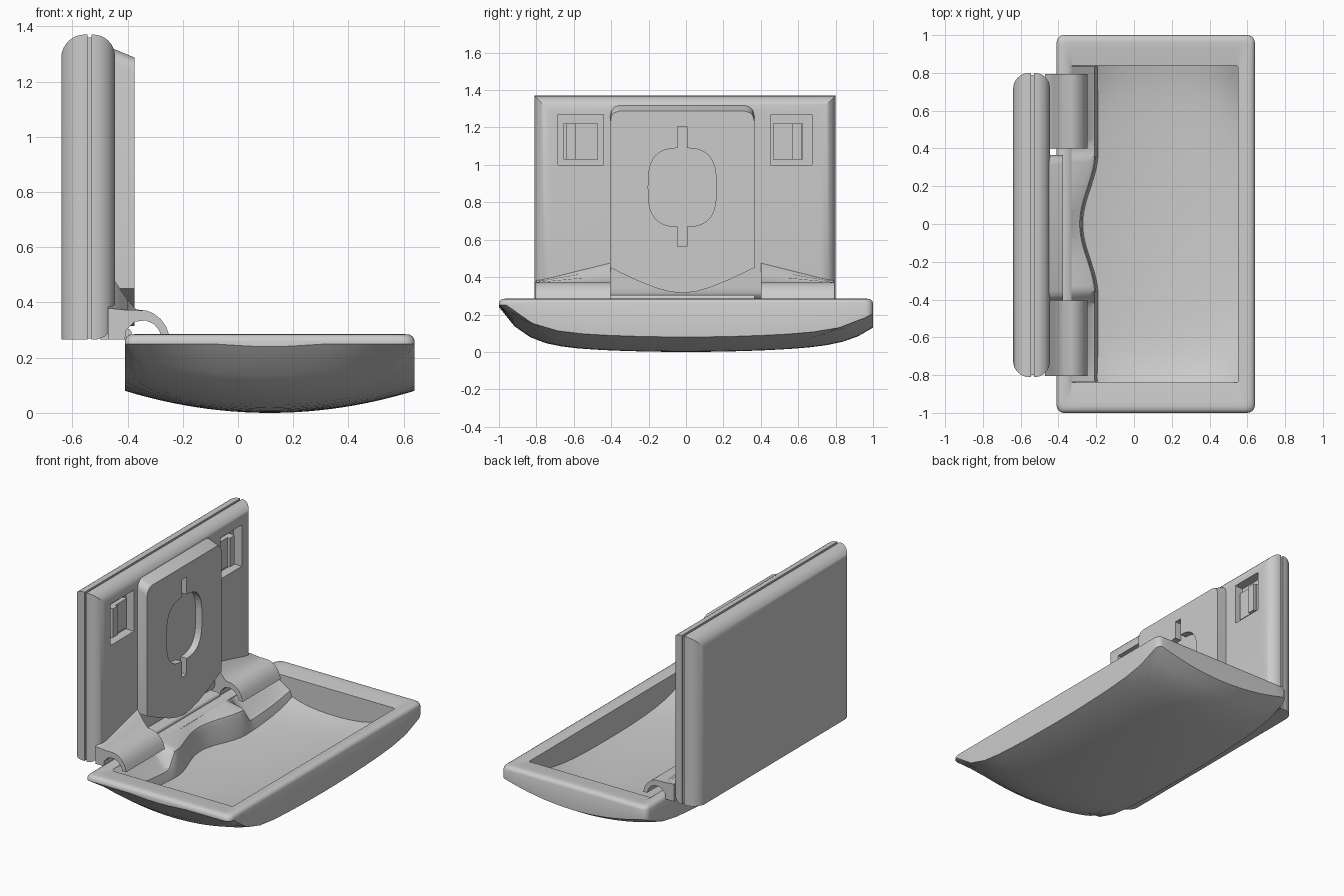
import bpy, bmesh, math

if "Cube" in bpy.data.objects:
    bpy.data.objects.remove(bpy.data.objects["Cube"])


def finish(name, bm, smooth=35, hide=False):
    bmesh.ops.recalc_face_normals(bm, faces=bm.faces)
    me = bpy.data.meshes.new(name)
    bm.to_mesh(me)
    bm.free()
    ob = bpy.data.objects.new(name, me)
    bpy.context.collection.objects.link(ob)
    ob.hide_render = hide
    if hide:
        ob.display_type = 'WIRE'
    else:
        bpy.ops.object.select_all(action='DESELECT')
        ob.select_set(True)
        bpy.context.view_layer.objects.active = ob
        bpy.ops.object.shade_smooth_by_angle(angle=math.radians(smooth))
    return ob


def box(name, x, y, z, radius=0, pick=None, hide=False):
    """Box from ranges; edges whose midpoint passes pick() are rounded."""
    bm = bmesh.new()
    bmesh.ops.create_cube(bm, size=1)
    for v in bm.verts:
        v.co = [r[0] + (c + .5) * (r[1] - r[0]) for c, r in zip(v.co, (x, y, z))]
    if radius:
        edges = [e for e in bm.edges if pick((e.verts[0].co + e.verts[1].co) / 2)]
        bmesh.ops.bevel(bm, geom=edges, offset=radius, segments=8, profile=.5, affect='EDGES')
    return finish(name, bm, hide=hide)


def prism(name, first, second, hide=False):
    """Solid between two matching outlines."""
    bm = bmesh.new()
    a = [bm.verts.new(p) for p in first]
    b = [bm.verts.new(p) for p in second]
    n = len(a)
    bm.faces.new(a)
    bm.faces.new(b[::-1])
    for i in range(n):
        bm.faces.new((a[i], b[i], b[(i + 1) % n], a[(i + 1) % n]))
    return finish(name, bm, hide=hide)


def cut(ob, cutter):
    m = ob.modifiers.new("cut", 'BOOLEAN')
    m.object, m.operation, m.solver = cutter, 'DIFFERENCE', 'EXACT'


# --- tray: nested rounded-rectangle rings from the underside to the basin floor
def ring(cx, hx, hy, r, n=14):
    pts = []
    corners = [(1, 1, 0), (-1, 1, 90), (-1, -1, 180), (1, -1, 270)]
    arcs = [[(cx + sx * (hx - r) + r * math.cos(math.radians(a + t * 18)),
              sy * (hy - r) + r * math.sin(math.radians(a + t * 18))) for t in range(6)]
            for sx, sy, a in corners]
    for k in range(4):
        p, q = arcs[k][-1], arcs[(k + 1) % 4][0]
        pts += arcs[k]
        pts += [(p[0] + (q[0] - p[0]) * i / n, p[1] + (q[1] - p[1]) * i / n) for i in range(1, n)]
    return pts


def under(x, y):
    u = (x - .115) / .525
    return min(.25, .08 * u * u + .05 * y * y + (.08 if y > 0 else .19) * abs(y) ** 8)


def basin(x, y):
    u, v = (x - .11) / .44, y / .84
    return .05 + under(x, y) + .07 * u ** 4 * v ** 4


outer, opening = ring(.115, .525, 1, .04), ring(.11, .44, .84, .01)
scale = lambda pts, s, cx: [(cx + (x - cx) * s, y * s) for x, y in pts]
steps = [i / 12 for i in range(1, 13)]
loops = [[(x, y, under(x, y)) for x, y in scale(outer, s, .115)] for s in steps]
for inset, z in ((0, .262), (.006, .275), (.018, .283), (.035, .285), (.065, .283)):
    loops.append([(x, y, z) for x, y in ring(.115, .525 - inset, 1 - inset, .04)])
loops.append([(x, y, .272) for x, y in opening])
loops += [[(x, y, basin(x, y)) for x, y in scale(opening, s, .11)] for s in steps[::-1]]
bm = bmesh.new()
rows = [[bm.verts.new(p) for p in l] for l in loops]
n = len(rows[0])
for a, b in zip(rows, rows[1:]):
    for i in range(n):
        bm.faces.new((a[i], a[(i + 1) % n], b[(i + 1) % n], b[i]))
for row, c in ((rows[0], (.115, 0, 0)), (rows[-1], (.11, 0, .05))):
    mid = bm.verts.new(c)
    for i in range(n):
        bm.faces.new((row[i], row[(i + 1) % n], mid))
finish("tray", bm)

# --- wavy ledge along the hinge side of the basin, sloping wall beyond the wave
bm = bmesh.new()
cols = []
for i in range(57):
    y = -.835 + 1.67 * i / 56
    w = -.2 - (.08 * (1 + math.cos(math.pi * y / .38)) / 2 if abs(y) < .38 else 0)
    k = min(1, max(0, (abs(y) - .36) / .06))
    low = max(under(-.335, y), under(w, y)) + .02
    top = .255 * (1 - k) + (low + .07) * k
    prof = [(-.335, .274), (w - .03, top), (w - .008, top - .012), (w, top - .035),
            (w + .01, low), (-.335, low)]
    cols.append([bm.verts.new((x, y, z)) for x, z in prof])
for a, b in zip(cols, cols[1:]):
    for j in range(6):
        bm.faces.new((a[j], a[(j + 1) % 6], b[(j + 1) % 6], b[j]))
bm.faces.new(cols[0])
bm.faces.new(cols[-1])
finish("wavy_ledge", bm, 40)

# --- upright lid: rounded back shell, seam core, rounded front shell
LY, LZ = (-.81, .8), (.265, 1.37)
on_rim = lambda c: abs(c.y) > .7 or c.z > 1.3
box("lid_back_shell", (-.64, -.545), LY, LZ, .085, lambda c: c.x < -.63 and on_rim(c))
box("lid_seam_core", (-.56, -.52), (-.80, .79), (.27, 1.36))
front = box("lid_front_shell", (-.53, -.445), LY, LZ, .08, lambda c: c.x > -.45)
box("hinge_bar", (-.50, -.385), (-.405, .365), (.265, .305), .018, lambda c: c.x > -.4 and c.z > .3)

# --- latch pockets with stepped catches
for side, (y0, y1) in (("left", (-.685, -.44)), ("right", (.455, .675))):
    cut(front, box(side + "_pocket_cutter", (-.505, -.40), (y0, y1), (1.0, 1.27), hide=True))
    s = -1 if y0 < 0 else 1
    a, b = (y0 + .03, y1 - .03) if s < 0 else (y0 + .01, y1 - .05)
    mid = a + (b - a) * (.65 if s > 0 else .35)
    box(side + "_catch", (-.51, -.475), (a, b), (1.03, 1.22))
    box(side + "_catch_step", (-.51, -.458), (min(mid, mid + s * .05), max(mid, mid + s * .05)), (1.03, 1.22))

# --- raised panel with pointed lower edge and chamfered top
half = [(0, .315), (.07, .322), (.15, .345), (.26, .39), (.385, .45), (.385, 1.27),
        (.378, 1.298), (.36, 1.315), (.335, 1.322)]
outline = half + [(-y, z) for y, z in half[:0:-1]]
C = -.02
panel = prism("raised_panel", [(-.46, C + y, z) for y, z in outline],
              [(-.375, C + y, z - (.035 if z > 1.2 else 0)) for y, z in outline])
oval = []
for i in range(48):
    t = 2 * math.pi * i / 48
    c, s = math.cos(t), math.sin(t)
    oval.append((C + .182 * math.copysign(abs(c) ** .67, c), .88 + .21 * math.copysign(abs(s) ** .67, s)))
cut(panel, prism("oval_cutter", [(-.42, y, z) for y, z in oval], [(-.3, y, z) for y, z in oval], hide=True))
cut(panel, box("notch_cutter", (-.421, -.31), (C - .025, C + .025), (.565, 1.205), hide=True))

# --- arched hinge covers, hollow underneath; the web to the lid tapers outward
arch = [(-.47, .50), (-.445, .475), (-.425, .445), (-.40, .41), (-.37, .375), (-.33, .37), (-.305, .36),
        (-.28, .34), (-.26, .312), (-.245, .27), (-.275, .27), (-.285, .298), (-.305, .322), (-.335, .335),
        (-.375, .33), (-.405, .30), (-.41, .265), (-.47, .265)]
taper = [(x, min(z, .372 + max(0, -x - .40) * .1)) for x, z in arch]
for side, outer_y, inner_y in (("left", -.805, -.405), ("right", .795, .4)):
    prism(side + "_hinge_cover", [(x, outer_y, z) for x, z in taper], [(x, inner_y, z) for x, z in arch])
